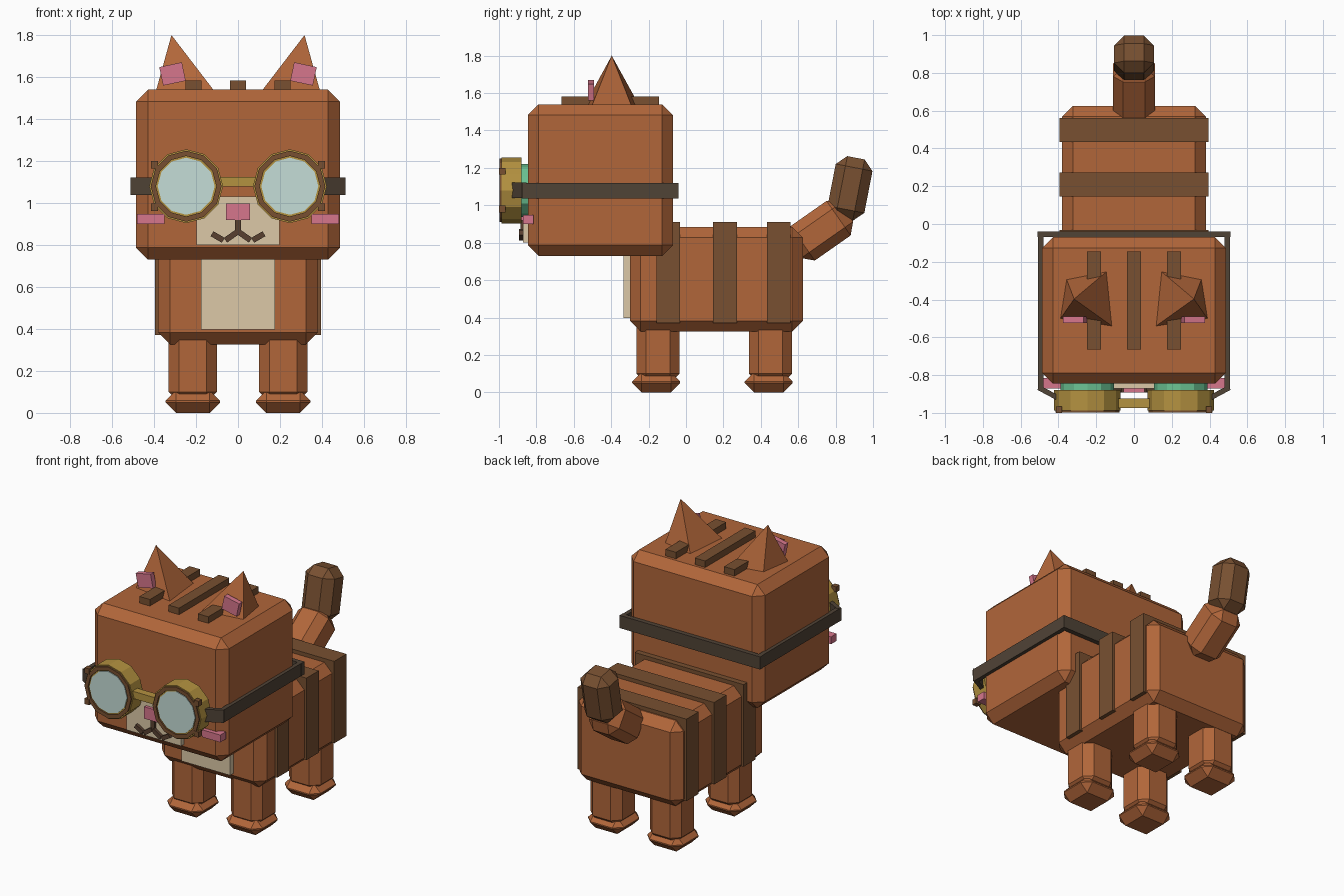
import bpy, bmesh, math
from mathutils import Matrix, Vector, Euler

if "Cube" in bpy.data.objects:
    bpy.data.objects.remove(bpy.data.objects["Cube"])


def material(name, r, g, b):
    m = bpy.data.materials.new(name)
    lin = [((c / 255 + 0.055) / 1.055) ** 2.4 for c in (r, g, b)]
    m.diffuse_color = (*lin, 1)
    m.use_nodes = True
    m.node_tree.nodes["Principled BSDF"].inputs["Base Color"].default_value = m.diffuse_color
    return m


FUR = material("orange fur", 177, 102, 58)
BROWN = material("brown stripe", 120, 80, 49)
STRAP = material("dark strap", 80, 67, 54)
GOLD = material("brass", 180, 146, 64)
GREEN = material("green cushion", 108, 196, 148)
LENS = material("pale lens", 197, 221, 215)
PINK = material("pink", 214, 118, 140)
CREAM = material("cream", 220, 201, 167)
MOUTH = material("mouth brown", 88, 64, 48)


def finish(name, bm, mat):
    bmesh.ops.recalc_face_normals(bm, faces=bm.faces)
    me = bpy.data.meshes.new(name)
    bm.to_mesh(me)
    bm.free()
    me.materials.append(mat)
    ob = bpy.data.objects.new(name, me)
    bpy.context.collection.objects.link(ob)
    return ob


def box(name, mat, center, size, bevel=0, rot=(0, 0, 0)):
    """Box, optionally chamfered on every edge, then turned (degrees)."""
    bm = bmesh.new()
    bmesh.ops.create_cube(bm, size=1)
    bmesh.ops.scale(bm, vec=size, verts=bm.verts)
    if bevel:
        bmesh.ops.bevel(bm, geom=bm.edges[:], offset=bevel, segments=1,
                        profile=0.5, affect='EDGES')
    turn = Euler([math.radians(a) for a in rot]).to_matrix().to_4x4()
    bm.transform(Matrix.Translation(center) @ turn)
    return finish(name, bm, mat)


def span(name, mat, x, y, z, bevel=0):
    """Box given by its limits on each axis."""
    return box(name, mat, [(a + b) / 2 for a, b in (x, y, z)],
               [abs(b - a) for a, b in (x, y, z)], bevel)


def disc(name, mat, x, z, y0, y1, r):
    """Twelve-sided cylinder pointing forward."""
    bm = bmesh.new()
    bmesh.ops.create_cone(bm, cap_ends=True, segments=12, radius1=r, radius2=r,
                          depth=abs(y1 - y0))
    bm.transform(Matrix.Translation((x, (y0 + y1) / 2, z)) @ Matrix.Rotation(math.pi / 2, 4, 'X'))
    return finish(name, bm, mat)


def ring(name, mat, x, z, y0, y1, r0, r1):
    """Twelve-sided flat ring pointing forward."""
    bm = bmesh.new()
    loops = []
    for i in range(12):
        a = math.tau * i / 12
        loops.append([bm.verts.new((x + r * math.cos(a), y, z + r * math.sin(a)))
                      for r, y in ((r0, y0), (r1, y0), (r1, y1), (r0, y1))])
    for i in range(12):
        p, q = loops[i], loops[(i + 1) % 12]
        for k in range(4):
            bm.faces.new((p[k], p[(k + 1) % 4], q[(k + 1) % 4], q[k]))
    return finish(name, bm, mat)


# Body, chest patch and wrap-around stripes
span("body", FUR, (-0.38, 0.38), (-0.30, 0.625), (0.325, 0.885), 0.057)
span("chest_patch", CREAM, (-0.177, 0.177), (-0.335, -0.28), (0.397, 0.76))
for y0, y1 in ((-0.157, -0.033), (0.145, 0.273), (0.433, 0.56)):
    span("body_stripe", BROWN, (-0.395, 0.395), (y0, y1), (0.372, 0.91))

# Head and its top stripes
span("head", FUR, (-0.486, 0.486), (-0.845, -0.07), (0.73, 1.54), 0.057)
for x in (-0.212, 0, 0.212):
    span("head_stripe", BROWN, (x - 0.038, x + 0.038), (-0.665, -0.145), (1.53, 1.583))

# Legs and paws
for s, side in ((-1, "left"), (1, "right")):
    for y, end in ((-0.15, "front"), (0.452, "back")):
        box(f"{end}_leg_{side}", FUR, (s * 0.215, y, 0.235), (0.23, 0.23, 0.37), 0.05)
        box(f"{end}_paw_{side}", FUR, (s * 0.215, y - 0.01, 0.054), (0.26, 0.257, 0.108), 0.05)

# Tail in two segments
box("tail_base", FUR, (0, 0.72, 0.864), (0.22, 0.225, 0.34), 0.053, (-55, 0, 0))
box("tail_tip", BROWN, (0, 0.877, 1.09), (0.21, 0.2, 0.334), 0.053, (-11, 0, 0))

# Muzzle, nose and mouth
span("muzzle", CREAM, (-0.198, 0.198), (-0.872, -0.83), (0.80, 1.03))
span("nose", PINK, (-0.056, 0.056), (-0.892, -0.85), (0.92, 0.998))
span("mouth_line", MOUTH, (-0.014, 0.014), (-0.885, -0.86), (0.85, 0.925))

for s, side in ((-1, "left"), (1, "right")):
    box("mouth_inner_" + side, MOUTH, (s * 0.032, -0.88, 0.842), (0.068, 0.024, 0.027), 0, (0, s * 35, 0))
    box("mouth_outer_" + side, MOUTH, (s * 0.097, -0.88, 0.838), (0.062, 0.024, 0.027), 0, (0, -s * 30, 0))
    span("cheek_" + side, PINK, (s * 0.35, s * 0.482), (-0.872, -0.815), (0.90, 0.948))

    # Ear: leaning four-sided pyramid with a pink plate
    bm = bmesh.new()
    base = [bm.verts.new((s * x, y, z)) for x, y, z in
            ((0.396, -0.51, 1.515), (0.11, -0.545, 1.53), (0.127, -0.237, 1.51), (0.364, -0.275, 1.49))]
    tip = bm.verts.new((s * 0.317, -0.397, 1.80))
    bm.faces.new(base)
    for i in range(4):
        bm.faces.new((base[i], base[(i + 1) % 4], tip))
    finish("ear_" + side, bm, FUR)
    box("inner_ear_" + side, PINK, (s * 0.312, -0.508, 1.615), (0.11, 0.034, 0.09), 0, (0, s * 12, 0))

    # Goggle eyepiece
    gx, gz = s * 0.247, 1.08
    disc("goggle_cushion_" + side, GREEN, gx, gz, -0.89, -0.83, 0.142)
    disc("goggle_housing_" + side, GOLD, gx, gz, -0.987, -0.88, 0.176)
    ring("goggle_rim_" + side, BROWN, gx, gz, -0.997, -0.975, 0.144, 0.169)
    disc("goggle_lens_" + side, LENS, gx, gz, -0.992, -0.975, 0.136)
    for z in (0.98, 1.182):
        box("goggle_screw_" + side, BROWN, (s * 0.397, -0.983, z), (0.034, 0.034, 0.036))

    # Side strap and its turn toward the eyepiece
    span("strap_side_" + side, STRAP, (s * 0.48, s * 0.508), (-0.877, -0.04), (1.037, 1.12))
    box("strap_end_" + side, STRAP, (s * 0.455, -0.893, 1.08), (0.115, 0.027, 0.083), 0, (0, 0, s * 28))

span("strap_back", STRAP, (-0.51, 0.51), (-0.07, -0.04), (1.037, 1.12))
span("goggle_bridge", GOLD, (-0.085, 0.085), (-0.975, -0.925), (1.078, 1.125))
